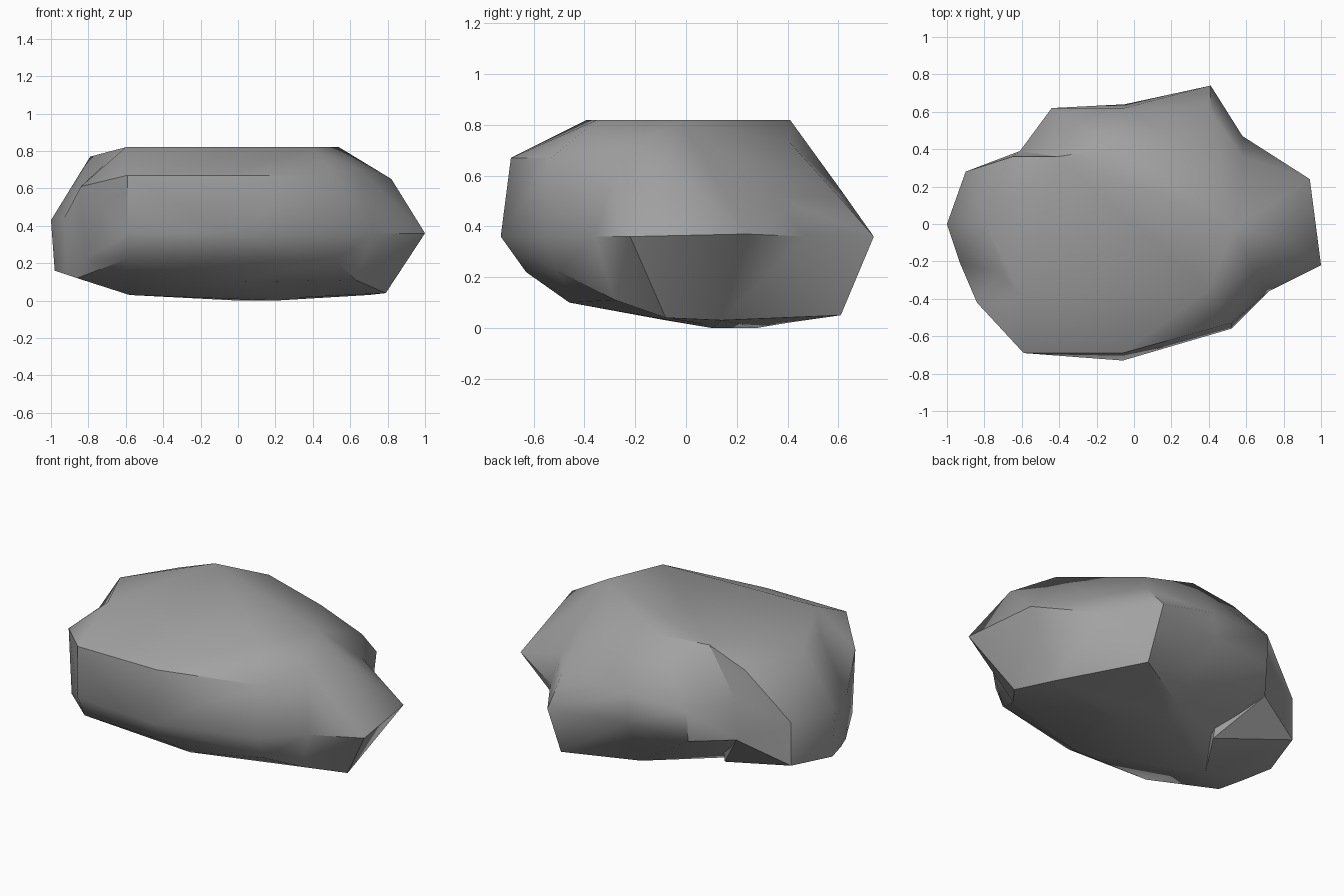
import bpy
import bmesh
import math

cube = bpy.data.objects.get("Cube")
if cube:
    bpy.data.objects.remove(cube, do_unlink=True)


def make_material(name, colour):
    mat = bpy.data.materials.new(name)
    mat.use_nodes = True
    mat.diffuse_color = colour
    mat.node_tree.nodes["Principled BSDF"].inputs["Base Color"].default_value = colour
    return mat


def chiselled_lump(name, points, material):
    """Wrap a convex faceted skin around a few corner points."""
    bm = bmesh.new()
    for point in points:
        bm.verts.new(point)
    hull = bmesh.ops.convex_hull(bm, input=bm.verts[:])
    spare = {g for g in hull["geom_interior"] + hull["geom_unused"]
             if isinstance(g, bmesh.types.BMVert)}
    bmesh.ops.delete(bm, geom=list(spare), context="VERTS")
    bmesh.ops.dissolve_limit(bm, angle_limit=math.radians(1),
                             verts=bm.verts[:], edges=bm.edges[:])
    bmesh.ops.recalc_face_normals(bm, faces=bm.faces[:])
    mesh = bpy.data.meshes.new(name)
    bm.to_mesh(mesh)
    bm.free()
    mesh.materials.append(material)
    obj = bpy.data.objects.new(name, mesh)
    bpy.context.collection.objects.link(obj)
    return obj


def merge(base, lump):
    """Fuse a lump into the base and discard the leftover."""
    mod = base.modifiers.new("fuse", "BOOLEAN")
    mod.operation = "UNION"
    mod.solver = "EXACT"
    mod.object = lump
    bpy.context.view_layer.objects.active = base
    bpy.ops.object.modifier_apply(modifier=mod.name)
    bpy.data.objects.remove(lump, do_unlink=True)


stone = make_material("grey stone", (0.36, 0.36, 0.36, 1))

# Corners where neighbouring lumps meet
left_seam = [(.58, .36, .51), (.58, .47, .36), (.7, .14, .03), (.64, -.25, .71),
             (.54, -.02, .82), (.72, -.36, .36), (.63, -.28, .11)]
right_top = [(-.6, -.39, .82), (-.41, .36, .82)]
right_notch = [(-.61, .39, .54), (-.61, .39, .31)]
dent = [(-.67, -.2, .77), (-.93, -.21, .44), (-.92, -.17, .14), (-.58, -.08, .03)]
back_corner = [(-.05, .64, .36), (-.05, .62, .53), (.02, .4, .02), (.27, .41, .73)]

# Main mass: flat top, long front face, sloping back
body = chiselled_lump("rock", right_top + left_seam + right_notch + back_corner + [
    # top
    (.4, -.35, .82), (-.08, .41, .82),
    # shoulder and waist
    (-.59, -.69, .67), (-.06, -.69, .67), (.52, -.53, .67), (-.44, .62, .52),
    (-.44, .61, .34), (-.59, -.69, .36), (-.06, -.73, .36), (.52, -.56, .36),
    # foot
    (-.6, -.61, .22), (-.06, -.63, .22), (.52, -.5, .22), (0, -.46, .1),
    (-.58, -.08, .03), (0, .28, 0), (.2, .1, 0),
], stone)

# Pointed lobe on the left
left_lobe = chiselled_lump("left_lobe", left_seam + [
    (.82, -.08, .65), (1, -.22, .36), (.94, .24, .37), (.79, -.08, .04), (.2, .1, .01),
], stone)

# Bulge at the back
back_bulge = chiselled_lump("back_bulge", back_corner + [
    (.41, .6, .52), (.41, .74, .36), (.41, .61, .05), (.58, .36, .51), (.58, .47, .36),
    (.7, .14, .03), (.54, -.02, .82), (0, .28, .01),
], stone)

# Broad lobe on the right, in two halves with a dent between them
right_back_lobe = chiselled_lump("right_back_lobe", right_top + right_notch + dent + [
    (-.79, 0, .77), (-.65, .36, .73), (-.9, .28, .45), (-1, 0, .43),
    (-.98, 0, .16), (-.9, .28, .19), (-.4, .2, .05),
], stone)
right_front_lobe = chiselled_lump("right_front_lobe", right_top + dent + [
    (-.59, -.69, .67), (-.84, -.42, .61), (-.59, -.69, .36),
    (-.82, -.42, .22), (-.6, -.61, .22), (-.86, -.3, .12),
], stone)

for lump in (left_lobe, back_bulge, right_back_lobe, right_front_lobe):
    merge(body, lump)

# Soft facets with crisp main ridges
body.select_set(True)
bpy.context.view_layer.objects.active = body
bpy.ops.object.shade_smooth_by_angle(angle=math.radians(40))
